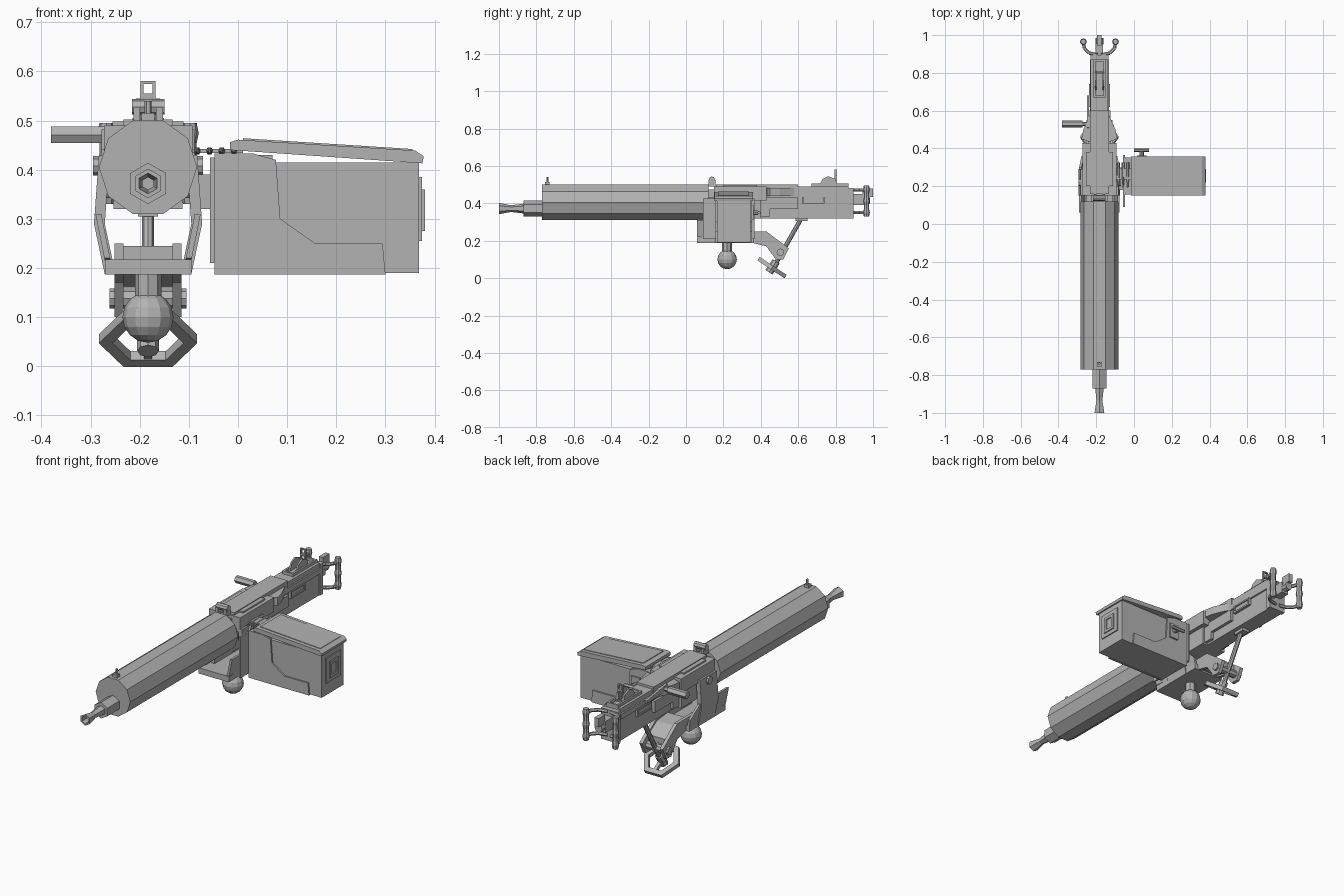
import bpy, bmesh, math
from mathutils import Vector

cube = bpy.data.objects.get("Cube")
if cube:
    bpy.data.objects.remove(cube, do_unlink=True)

GREY = (.45, .45, .45, 1)
steel = bpy.data.materials.new("steel_grey")
steel.use_nodes = True
steel.diffuse_color = GREY
steel.node_tree.nodes["Principled BSDF"].inputs["Base Color"].default_value = GREY

X, Y, Z = range(3)
gun_origin = Vector((-.183, 0, 0))
box_origin = Vector((.16, .255, .3))
origin = gun_origin


def finish(name, bm, twin=False):
    """Turn the mesh into an object; a twin is mirrored across the part's own centre line."""
    bmesh.ops.recalc_face_normals(bm, faces=bm.faces)
    mesh = bpy.data.meshes.new(name)
    bm.to_mesh(mesh)
    bm.free()
    mesh.materials.append(steel)
    ob = bpy.data.objects.new(name, mesh)
    ob.location = origin
    bpy.context.collection.objects.link(ob)
    if twin:
        ob.modifiers.new("other_side", "MIRROR").use_mirror_merge = False


def loft(name, rings, closed=False, twin=False):
    """Bridge rings of points, then cap the ends or close them into a loop."""
    bm = bmesh.new()
    rows = [[bm.verts.new(p) for p in ring] for ring in rings]
    pairs = list(zip(rows, rows[1:]))
    if closed:
        pairs.append((rows[-1], rows[0]))
    else:
        bm.faces.new(rows[0])
        bm.faces.new(rows[-1])
    for a, b in pairs:
        for i in range(len(a)):
            bm.faces.new((a[i - 1], a[i], b[i], b[i - 1]))
    finish(name, bm, twin)


def lift(outline, axis, value):
    """Place a flat outline in space at a value along the axis."""
    return [p[:axis] + (value,) + p[axis:] for p in outline]


def plate(name, axis, span, outline, twin=False):
    loft(name, [lift(outline, axis, v) for v in span], twin=twin)


def rectangle(u, v, inset=0):
    (a, b), (c, d) = (u[0] + inset, u[1] - inset), (v[0] + inset, v[1] - inset)
    return [(a, c), (b, c), (b, d), (a, d)]


def block(name, x, y, z, twin=False):
    """Box from ranges; a single x value is a half width."""
    span = x if isinstance(x, tuple) else (-x, x)
    plate(name, X, span, rectangle(y, z), twin)


def rim(name, axis, span, u, v, inset, twin=False):
    """Rectangular frame with an open middle."""
    outer, inner = rectangle(u, v), rectangle(u, v, inset)
    low, high = span
    loft(name, [lift(outer, axis, low), lift(outer, axis, high),
                lift(inner, axis, high), lift(inner, axis, low)], True, twin)


def turned(name, start, end, radii, sides=8, pointed=False, bore=None, twin=False):
    """Evenly spaced rings along a line; bore hollows it by a share of the radius."""
    start, end = Vector(start), Vector(end)
    along = (end - start).normalized()
    across = along.cross((0, 1, 0) if abs(along.z) > .9 else (0, 0, 1)).normalized()
    up = across.cross(along)
    spin = math.pi / sides if pointed else 0

    def ring(i, r):
        centre = start.lerp(end, i / (len(radii) - 1))
        angles = [spin + k * math.tau / sides for k in range(sides)]
        return [centre + r * (math.cos(a) * across + math.sin(a) * up) for a in angles]

    rings = [ring(i, r) for i, r in enumerate(radii)]
    if bore:
        rings += reversed([ring(i, r * bore) for i, r in enumerate(radii)])
    loft(name, rings, bool(bore), twin)


def rod(name, start, end, radius, sides=8, pointed=False, twin=False):
    turned(name, start, end, (radius, radius), sides, pointed, twin=twin)


# Shared levels of the gun
front, rear = .12, .88
floor, deck = .32, .49
bore_z = .372

# Water jacket, barrel and front sight
rod("water_jacket", (0, -.77, .405), (0, front, .405), .1, sides=10)
rod("barrel_booster", (0, -.87, bore_z), (0, -.77, bore_z), .042, sides=6, pointed=True)
turned("muzzle", (0, -1, bore_z), (0, -.87, bore_z), (.03, .018, .026), sides=6, pointed=True, bore=.7)
block("front_sight_base", .013, (-.755, -.73), (deck, .515))
rod("front_sight_post", (0, -.74, deck), (0, -.74, .54), .007, sides=6)

# Receiver and covers
block("receiver", .042, (front, rear), (floor, .475))
block("lower_housing", .07, (front, .4), (floor, .43))
block("feed_block", .09, (.15, .43), (.415, deck))
block("feed_tray", .072, (.2, .38), (.47, .498))
block("top_cover", .05, (.16, .6), (.46, .502))
block("rear_cover", .046, (.6, .87), (.465, deck))
block("side_rails", (.04, .05), (.43, .87), (.435, .462), twin=True)
block("slot_covers", (.04, .05), (.63, .73), (.405, .435), twin=True)
rim("slot_rims", X, (.04, .056), (.62, .74), (.4, .44), inset=.008, twin=True)
block("side_panels", (.04, .058), (.36, .45), (.33, .43), twin=True)
block("rear_side_panels", (.04, .058), (.45, .6), (.37, .43), twin=True)
plate("crank_covers", Z, (.44, .482), [(.04, .43), (.095, .45), (.085, .5), (.04, .6)], twin=True)
rod("trunnions", (.07, .22, .408), (.112, .22, .408), .02, twin=True)

# Cover hinge
block("hinge_posts", (.016, .03), (front, .158), (deck, .525), twin=True)
rod("hinge_pin", (-.033, .138, .528), (.033, .138, .528), .016)

# Rear sight
rim("rear_sight_bed", Z, (deck, .505), (-.032, .032), (.67, .87), inset=.01)
plate("sight_ears", X, (.015, .024), [(.71, deck), (.73, .53), (.76, .545), (.8, .53), (.81, deck)], twin=True)
rim("sight_leaf", Y, (.795, .805), (-.015, .015), (deck, .58), inset=.006)
block("sight_crossbar", .015, (.793, .807), (.545, .555))

# Spade grips and trigger
block("back_plate", .048, (rear - .01, .895), (floor, .482))
block("trigger_block", .02, (rear, .955), (.39, .45))
rod("trigger_button", (0, .95, .42), (0, .985, .42), .022)
block("trigger_lever", .012, (.945, 1), (.435, .48))
bend = [(.01, .895), (.055, .905), (.08, .93), (.085, .965)]
for level, z in (("low", .35), ("high", .472)):
    for i, (a, b) in enumerate(zip(bend, bend[1:])):
        rod(f"{level}_grip_arms_{i}", (*a, z), (*b, z), .009, sides=6, twin=True)
thick, thin = .018, .014
turned("spade_grips", (.085, .965, .33), (.085, .965, .495),
       (thin, thick, thin, thin, thick, thin, thin, thick, thin), twin=True)

# Cocking handle on the right
rod("cocking_handle", (-.197, .53, .471), (-.09, .53, .471), .019, sides=6)
rod("cocking_spindle", (-.09, .53, .471), (0, .53, .471), .011, sides=6)
plate("crank_arm", X, (-.067, -.055), [(.5, .455), (.68, .45), (.68, .465), (.51, deck)])

# Cradle: splayed arms, cheeks and a floor
wall = .022
arm = [(.088, .187), (.11, .29), (.1, .43)]
plate("yoke_arms", Y, (.15, .29), arm + [(x - wall, z) for x, z in reversed(arm)], twin=True)
cheek = [(.06, .22), (.06, .31), (.3, .31), (.36, .25), (.36, .2)]
loft("yoke_cheeks", [[(.045 + z / 5 + d, y, z) for y, z in cheek] for d in (-.012, 0)], twin=True)
block("yoke_floor", .088, (.06, .36), (.187, .217))

# Rear arm curving down to the pivot
bow = [(.14, .19), (.35, .19), (.43, .17), (.48, .1), (.52, .1), (.55, .16), (.43, .25), (.14, .25)]
plate("rear_arm_cheeks", X, (.05, .068), bow, twin=True)
plate("rear_arm_web", X, (-.05, .05), [(.34, .2), (.43, .18), (.5, .16), (.5, .19), (.43, .235), (.34, .245)])
rod("pivot_pin", (-.078, .505, .138), (.078, .505, .138), .02)

# Ball mount
ball = bmesh.new()
bmesh.ops.create_uvsphere(ball, u_segments=12, v_segments=8, radius=.052)
bmesh.ops.translate(ball, verts=ball.verts, vec=(0, .22, .1))
finish("ball", ball)
rod("ball_stem", (0, .22, .13), (0, .22, .2), .027)

# Elevating screw with a tilted hexagonal hand wheel
rod("elevating_screw", (0, .47, .06), (0, .625, .335), .012)
block("screw_lug", .02, (.585, .65), (.305, floor + .01))
hub, lean = Vector((0, .46, .056)), Vector((0, .55, .83))
rod("screw_collar", hub - lean * .03, hub + lean * .04, .022)
turned("hand_wheel", hub - lean * .011, hub + lean * .011, (.1, .1), sides=6, bore=.72)
slope = Vector((0, lean.z, -lean.y)) * .07
rod("hand_wheel_spoke", hub - slope, hub + slope, .012, sides=4, pointed=True)

# Ammunition box with stepped overlays on front and back
origin = box_origin
end, half = .208, .09
block("ammo_box", end, (-half, half), (-.11, .115))
step = [(-end, -.113), (.14, -.113), (.134, -.05), (-.003, -.05),
        (-.074, 0), (-.083, .12), (-.13, .133), (-end, .133)]
for face, side in (("front", -1), ("back", 1)):
    plate(f"{face}_box_overlay", Y, (side * half, side * (half + .008)), step)
block("box_neck", (-end, -half), (-half, half), (.1, .13))

# Lid slopes down to the far end
lid = [(-.176, .14), (.215, .113), (.218, .127), (.2, .139), (-.16, .161), (-.176, .156)]
plate("box_lid", Y, (-.103, .103), lid)
plate("box_lid_panel", Y, (-.083, .083), [(-.15, .15), (.195, .13), (.195, .142), (-.15, .164)])
block("box_end_panel", (end, end + .006), (-.06, .06), (-.045, .085))
rim("box_end_catch", X, (end, end + .012), (-.035, .035), (-.025, .06), inset=.014)

# Bracket and clamp
block("box_bracket", (-.217, -end), (-.165, .11), (-half, .125))
block("bracket_link", (-.242, -end), (-.075, .045), (.02, half))
block("clamp_plate", (-.145, -.095), (half, .107), (.01, half))
rod("clamp_screw", (-.12, half, .05), (-.12, .13, .05), .012)
rod("clamp_bar", (-.16, .135, .05), (-.08, .135, .05), .009, sides=6)

# Cartridge belt
block("belt_strip", (-.255, -.15), (-.02, .04), (.134, .142))
for i in range(4):
    x = -.243 + i * .025
    turned(f"cartridge_{i}", (x, -.065, .138), (x, .07, .138), (.002, .006, .008, .008, .008), sides=6)
